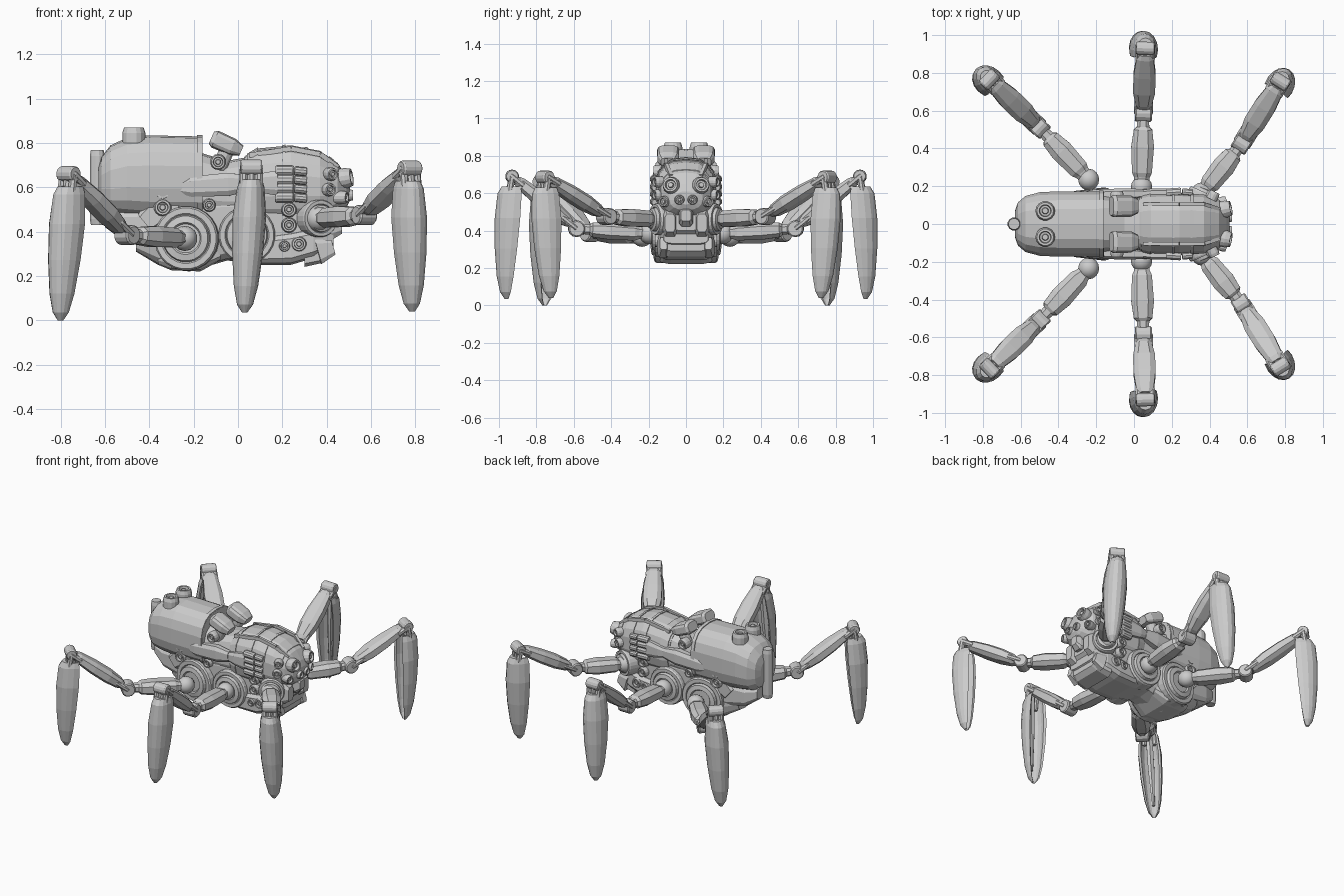
import bpy, bmesh, math
from mathutils import Vector as V

if "Cube" in bpy.data.objects:
    bpy.data.objects.remove(bpy.data.objects["Cube"])


def skin(name, rings, mirror=False, smooth=False):
    """Join closed loops of points into a capped solid; optionally mirror across y."""
    bm = bmesh.new()
    loops = [[bm.verts.new(p) for p in r] for r in rings]
    n = len(loops[0])
    for a, b in zip(loops, loops[1:]):
        for i in range(n):
            bm.faces.new((a[i], a[(i + 1) % n], b[(i + 1) % n], b[i]))
    bm.faces.new(loops[0][::-1])
    bm.faces.new(loops[-1])
    bmesh.ops.recalc_face_normals(bm, faces=bm.faces)
    me = bpy.data.meshes.new(name)
    bm.to_mesh(me)
    bm.free()
    ob = bpy.data.objects.new(name, me)
    bpy.context.collection.objects.link(ob)
    for f in me.polygons:
        f.use_smooth = smooth
    if mirror:
        m = ob.modifiers.new("mirror", 'MIRROR')
        m.use_axis = (False, True, False)
    return ob


def ring(c, u, v, n, p):
    """Superellipse loop: p=2 is round, larger is boxier."""
    pts = []
    for i in range(n):
        a = 2 * math.pi * (i + 0.5) / n
        s, k = math.sin(a), math.cos(a)
        e = 2 / p
        pts.append(c + u * math.copysign(abs(k) ** e, k) + v * math.copysign(abs(s) ** e, s))
    return pts


def limb(name, a, b, prof, n=10, p=2, mirror=True, smooth=False):
    """Loft from a to b; prof rows are (fraction, half width, half height)."""
    a, b = V(a), V(b)
    d = b - a
    side = d.cross(V((0, 0, 1)))
    side = side.normalized() if side.length > 1e-5 else V((0, 1, 0))
    up = side.cross(d).normalized()
    return skin(name, [ring(a + d * t, side * w, up * h, n, p) for t, w, h in prof], mirror, smooth)


def hull(name, secs, n=16, p=2.6, grow=1.0, mirror=False):
    """Body loft along x; rows are (x, z low, z high, half width)."""
    return skin(name, [ring(V((x, 0, (lo + hi) / 2)), V((0, w * grow, 0)),
                            V((0, 0, (hi - lo) / 2 * grow)), n, p) for x, lo, hi, w in secs], mirror)


def rod(name, a, b, r, n=12, mirror=True):
    return limb(name, a, b, [(0, r * .85, r * .85), (.08, r, r), (.92, r, r), (1, r * .85, r * .85)], n, 2, mirror)


def ball(name, c, r, mirror=True):
    c = V(c)
    prof = [((1 - math.cos(t)) / 2, r * math.sin(t), r * math.sin(t))
            for t in (math.pi * max(.02, min(.98, i / 8)) for i in range(9))]
    return limb(name, c - V((0, r, 0)), c + V((0, r, 0)), prof, 14, 2, mirror, True)


def lens(name, c, d, r, depth=.05, mirror=True):
    """Stepped round lamp with a sunken centre and a small pupil."""
    c = V(c)
    rows = [(0, 1), (.65, 1), (1, .85), (1, .62), (.7, .55), (.7, .35), (.9, .28)]
    return limb(name, c, c + V(d).normalized() * depth, [(t, r * k, r * k) for t, k in rows], 14, 2, mirror)


def section(secs, x):
    for a, b in zip(secs, secs[1:]):
        if a[0] <= x <= b[0]:
            t = (x - a[0]) / (b[0] - a[0])
            return tuple(p + (q - p) * t for p, q in zip(a, b))


# Abdomen shell with rear collar
abdomen = [(-.63, .55, .69, .07), (-.615, .51, .74, .115), (-.575, .48, .79, .15), (-.5, .47, .825, .17),
           (-.4, .46, .835, .175), (-.16, .46, .83, .175)]
hull("abdomen_shell", abdomen, 18, 2.7)
hull("abdomen_collar", [section(abdomen, x) for x in (-.185, -.161)], 18, 2.7, 1.03)
hull("neck_block", [(-.18, .45, .76, .15), (-.05, .45, .72, .14), (.06, .45, .74, .14)], 14, 3)
rod("tail_tank", (-.635, 0, .43), (-.635, 0, .77), .035, 12, False)
hull("tail_plate", [(-.6, .42, .5, .07), (-.52, .36, .5, .1), (-.36, .32, .52, .12)], 12, 4)
lens("abdomen_vent", (-.47, .07, .80), (0, 0, 1), .052, .07)

# Lower chassis and belly
hull("lower_chassis", [(-.46, .31, .48, .08), (-.36, .25, .56, .12), (-.22, .22, .6, .135), (-.05, .27, .6, .135),
                       (.1, .26, .6, .135), (.3, .28, .58, .13), (.42, .34, .54, .12)], 14, 4)
hull("belly_plate", [(-.02, .27, .31, .12), (.1, .25, .38, .15), (.24, .25, .40, .155), (.34, .28, .42, .15),
                     (.43, .33, .42, .12)], 12, 5)
hull("rear_keel", [(-.36, .25, .35, .1), (-.3, .225, .36, .15), (-.17, .22, .36, .15), (-.08, .27, .36, .12)], 12, 5)

# Thorax dome, ribs and roof rails
thorax = [(.03, .46, .74, .145), (.08, .43, .775, .16), (.24, .43, .79, .165), (.37, .44, .765, .158),
          (.45, .48, .71, .13), (.49, .51, .65, .09), (.505, .54, .61, .05)]
hull("thorax_dome", thorax, 18, 2.6)
for i, (x0, x1) in enumerate([(.04, .09), (.2, .215), (.3, .315), (.41, .43)]):
    hull(f"thorax_rib_{i}", [section(thorax, x) for x in (x0, x1)], 18, 2.6, 1.03)
rail = [(.05, .745), (.24, .775), (.37, .75), (.45, .69)]
for i, (a, b) in enumerate(zip(rail, rail[1:])):
    limb(f"roof_rail_{i}", (a[0], .105, a[1]), (b[0], .105 if i < 2 else .08, b[1]),
         [(0, .012, .014), (1, .012, .014)], 4, 3)

# Face: main eyes, small eyes, snout, cheeks, mouth
lens("main_eye", (.44, .07, .635), (1, .2, .15), .046, .075)
lens("outer_eye", (.44, .105, .555), (1, .35, 0), .03, .055)
lens("inner_eye", (.47, .035, .565), (1, 0, 0), .027, .05)
lens("temple_eye", (.41, .13, .66), (.5, 1, 0), .03, .045)
lens("cheek_eye", (.40, .13, .59), (.5, 1, 0), .03, .045)
hull("snout", [(.4, .42, .54, .045), (.47, .42, .53, .038), (.5, .45, .51, .028)], 8, 4)
hull("jaw_core", [(.3, .36, .56, .13), (.42, .37, .54, .11), (.45, .40, .5, .08)], 12, 4)
limb("cheek_plate", (.34, .085, .44), (.47, .085, .44), [(0, .045, .08), (.7, .04, .075), (1, .028, .05)], 8, 4)
hull("mouth_box", [(.3, .24, .36, .14), (.39, .26, .36, .13), (.42, .29, .34, .11)], 8, 6)
limb("mouth_lip", (.36, .125, .31), (.43, .12, .33), [(0, .03, .06), (1, .02, .035)], 8, 4)

# Tilted shoulder pods on the neck
limb("shoulder_pod", (-.12, .095, .825), (.015, .095, .765),
     [(0, .05, .03), (.12, .06, .042), (.7, .058, .04), (1, .04, .025)], 12, 3.5)
rod("pod_mount", (-.09, .1, .68), (-.04, .1, .79), .035)
lens("neck_lamp", (-.09, .12, .715), (0, 1, 0), .036, .055)

# Side arm, clustered knuckles and small side fittings
limb("side_arm", (-.26, .15, .6), (.05, .16, .62),
     [(0, .022, .03), (.15, .032, .048), (.7, .034, .055), (1, .026, .035)], 8, 3)
limb("side_arm_wrist", (.04, .16, .62), (.18, .165, .62), [(0, .02, .03), (.4, .028, .045), (1, .025, .06)], 8, 3)
for i, z in enumerate((.555, .595, .635, .675)):
    rod(f"knuckle_{i}", (.17, .165, z), (.25, .17, z), .024, 10)
    rod(f"fingertip_{i}", (.255, .17, z), (.31, .165, z - .005), .02, 10)
for i, (x, z, r) in enumerate([(-.34, .58, .035), (-.34, .51, .04), (.23, .5, .035), (.23, .43, .035),
                               (.21, .335, .026), (.275, .345, .035), (-.13, .52, .03)]):
    lens(f"side_fitting_{i}", (x, .11, z), (0, 1, 0), r, .055)
limb("flank_plate", (-.42, .12, .44), (-.24, .13, .59), [(0, .015, .05), (.5, .02, .07), (1, .015, .04)], 6, 4)

# Hip sockets: stepped rings
for nm, c, d, r in [("rear", (-.225, .08, .37), (-.12, 1, 0), .145), ("middle", (.04, .08, .385), (0, 1, 0), .128),
                    ("front", (.34, .09, .46), (.45, 1, 0), .085)]:
    c, d = V(c), V(d).normalized()
    rows = [(0, 1), (.75, 1), (.85, .95), (.85, .78), (.8, .74), (1, .7), (1.05, .5), (.95, .45)]
    limb(f"{nm}_hip_socket", c, c + d * .1, [(t, r * k, r * k) for t, k in rows], 24)


def leg(nm, hip, knee, ankle, tip, ball_r):
    hip, knee, ankle, tip = V(hip), V(knee), V(ankle), V(tip)
    out = V((ankle.x - knee.x, ankle.y - knee.y, 0)).normalized()
    lat = V((-out.y, out.x, 0))
    # Hip ball, thigh and knee
    ball(f"{nm}_hip_ball", hip, ball_r)
    limb(f"{nm}_thigh", hip, knee, [(0, .035, .03), (.14, .045, .036), (.2, .056, .046), (.55, .064, .05),
                                    (.78, .052, .042), (.82, .035, .03), (1, .03, .025)], 8, 2.6)
    rod(f"{nm}_knee", knee - lat * .045, knee + lat * .045, .045, 14)
    # Shin with prongs at both ends
    limb(f"{nm}_shin", knee, ankle, [(.1, .036, .025), (.16, .045, .035), (.35, .062, .043), (.6, .062, .042),
                                     (.86, .048, .034), (.92, .036, .026)], 8, 2.8)
    dirn = (ankle - knee).normalized()
    for i, o in enumerate((-.034, 0, .034)):
        rod(f"{nm}_knee_prong_{i}", knee + lat * o, knee + lat * o + dirn * .1, .017, 8)
        rod(f"{nm}_ankle_prong_{i}", ankle + lat * o - dirn * .08, ankle + lat * o + dirn * .01, .019, 8)
        rod(f"{nm}_claw_prong_{i}", ankle + lat * o, ankle + lat * o + out * .02 - V((0, 0, .13)), .019, 8)
    rod(f"{nm}_ankle", ankle - lat * .048, ankle + lat * .048, .036, 14)
    # Hollow claw blade: crescent section open toward the body
    top = V((ankle.x, ankle.y, ankle.z - .055)) - out * .02
    rings = []
    for t, w, dep in [(0, .05, .075), (.06, .062, .095), (.28, .076, .1), (.55, .07, .088), (.8, .055, .066),
                      (.94, .036, .042), (1, .012, .015)]:
        c = top.lerp(tip, t)
        arc = [math.radians(a) for a in range(-110, 111, 22)]
        outer = [c + lat * w * math.sin(a) + out * dep * math.cos(a) for a in arc]
        inner = [c + lat * w * .78 * math.sin(a) + out * dep * .72 * math.cos(a) for a in reversed(arc)]
        rings.append(outer + inner)
    skin(f"{nm}_claw_blade", rings, True)
    # Slim spine inside the claw channel
    limb(f"{nm}_claw_spine", top + out * .03, top.lerp(tip, .85) + out * .02,
         [(0, .022, .025), (.5, .018, .025), (1, .008, .01)], 6)


leg("rear_leg", (-.24, .235, .37), (-.5, .51, .385), (-.765, .765, .66), (-.80, .755, 0), .057)
leg("middle_leg", (.04, .195, .385), (.05, .585, .41), (.06, .93, .69), (.03, .955, .035), .058)
leg("front_leg", (.36, .16, .46), (.57, .425, .475), (.775, .755, .685), (.785, .72, .04), .06)
